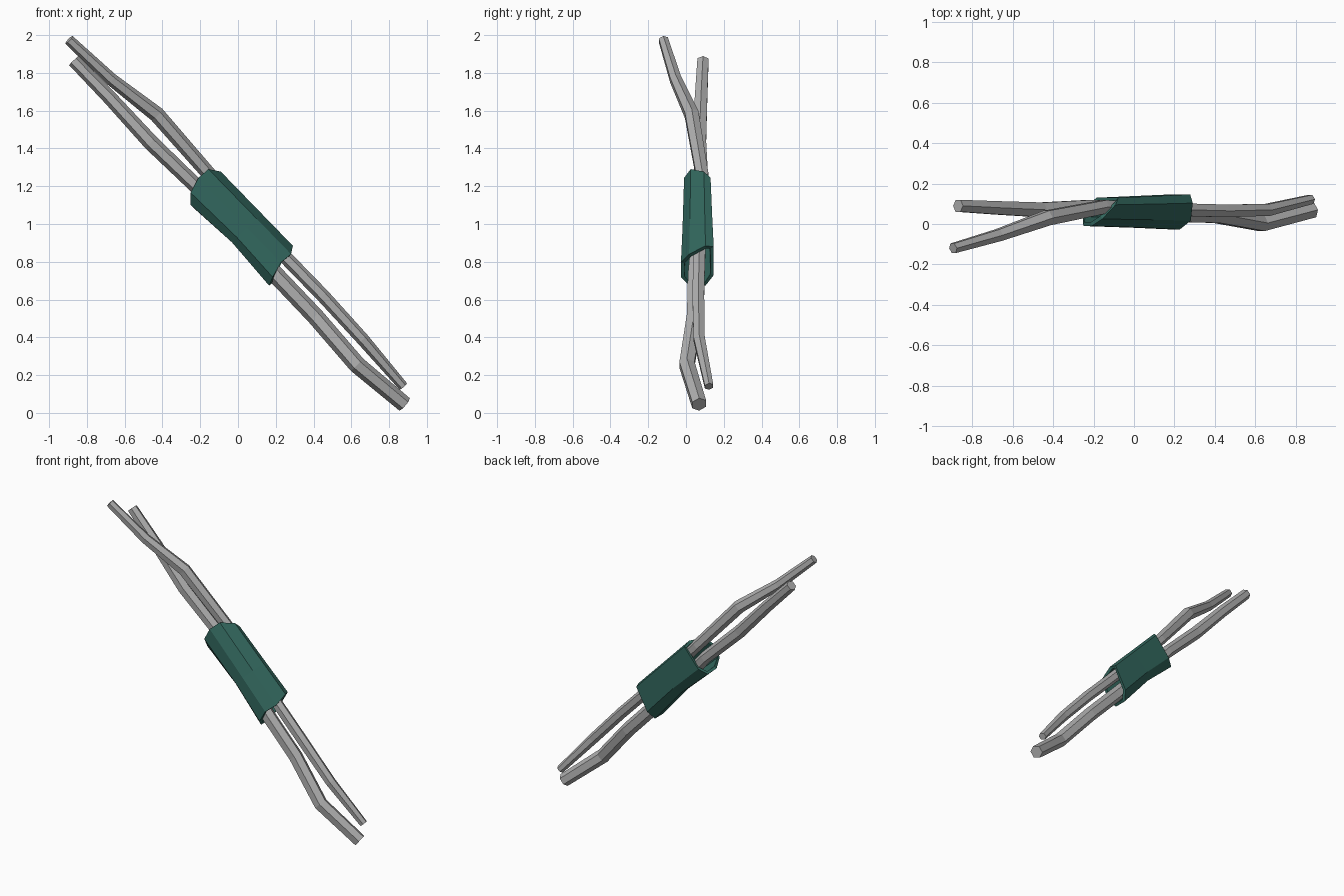
import bpy, bmesh, math
from mathutils import Vector

if "Cube" in bpy.data.objects:
    bpy.data.objects.remove(bpy.data.objects["Cube"], do_unlink=True)


def material(name, rgb):
    m = bpy.data.materials.new(name)
    m.use_nodes = True
    m.diffuse_color = (*rgb, 1)
    m.node_tree.nodes["Principled BSDF"].inputs["Base Color"].default_value = (*rgb, 1)
    return m


GREY = material("cable grey", (0.42, 0.42, 0.42))
GREEN = material("sleeve green", (0.032, 0.135, 0.11))


def loft(name, rings, mat, capped):
    """Skin a list of equal-sized vertex rings with flat quads."""
    bm = bmesh.new()
    rows = [[bm.verts.new(p) for p in ring] for ring in rings]
    n = len(rows[0])
    for a, b in zip(rows, rows[1:]):
        for i in range(n):
            j = (i + 1) % n
            bm.faces.new((a[i], a[j], b[j], b[i]))
    if capped:
        bm.faces.new(rows[0])
        bm.faces.new(rows[-1])
    bmesh.ops.recalc_face_normals(bm, faces=bm.faces)
    mesh = bpy.data.meshes.new(name)
    bm.to_mesh(mesh)
    bm.free()
    mesh.materials.append(mat)
    obj = bpy.data.objects.new(name, mesh)
    bpy.context.collection.objects.link(obj)
    return obj


def strand(name, path):
    """Hexagonal tube along points given as x, y, z, radius."""
    pts = [Vector(p[:3]) for p in path]
    rings = []
    for i, p in enumerate(pts):
        d = (pts[min(i + 1, len(pts) - 1)] - pts[max(i - 1, 0)]).normalized()
        side = d.cross(Vector((0, 1, 0))).normalized()
        up = side.cross(d)
        r = path[i][3]
        rings.append([p + r * (math.cos(k * math.pi / 3) * side + math.sin(k * math.pi / 3) * up)
                      for k in range(6)])
    loft(name, rings, GREY, True)


# Two bent strands running through the sleeve
strand("upper_strand", [
    (-0.895, -0.12, 1.975, 0.028), (-0.67, -0.055, 1.765, 0.034),
    (-0.43, 0.03, 1.58, 0.042), (-0.15, 0.085, 1.26, 0.038),
    (0.04, 0.08, 1.05, 0.038), (0.26, 0.07, 0.815, 0.036),
    (0.45, 0.065, 0.62, 0.036), (0.66, 0.07, 0.39, 0.034),
    (0.875, 0.122, 0.14, 0.026)])
strand("lower_strand", [
    (-0.87, 0.09, 1.865, 0.034), (-0.68, 0.08, 1.67, 0.038),
    (-0.46, 0.07, 1.43, 0.042), (-0.21, 0.085, 1.19, 0.04),
    (-0.02, 0.07, 0.97, 0.042), (0.21, 0.05, 0.72, 0.046),
    (0.41, 0.045, 0.51, 0.046), (0.63, 0.005, 0.255, 0.046),
    (0.882, 0.07, 0.045, 0.043)])

# Sleeve: section points are (across, depth, upper end, lower end)
SECTION = [
    (-0.065, -0.07, -0.32, 0.30), (0.02, -0.07, -0.348, 0.275),
    (0.09, -0.035, -0.345, 0.28), (0.128, 0.035, -0.29, 0.255),
    (0.115, 0.07, -0.258, 0.25), (-0.05, 0.07, -0.24, 0.30),
    (-0.11, 0.035, -0.25, 0.32), (-0.11, -0.035, -0.275, 0.32)]
AXIS = Vector((0.7, 0, -0.72))
ACROSS = Vector((0.72, 0, 0.69))
CENTRE = Vector((0.02, 0.06, 0.98))


def sleeve_ring(where, depth_scale, waist):
    ring = []
    for n, y, top, low in SECTION:
        t = {"top": top, "mid": 0.02, "low": low}[where]
        n = n * waist if n < 0 else n
        ring.append(CENTRE + AXIS * t + ACROSS * n + Vector((0, y * depth_scale, 0)))
    return ring


sleeve = loft("sleeve", [sleeve_ring("top", 1.0, 1.0), sleeve_ring("mid", 1.12, 0.83),
                         sleeve_ring("low", 1.24, 1.0)], GREEN, False)
wall = sleeve.modifiers.new("wall", "SOLIDIFY")
wall.thickness = 0.02
wall.offset = -1
